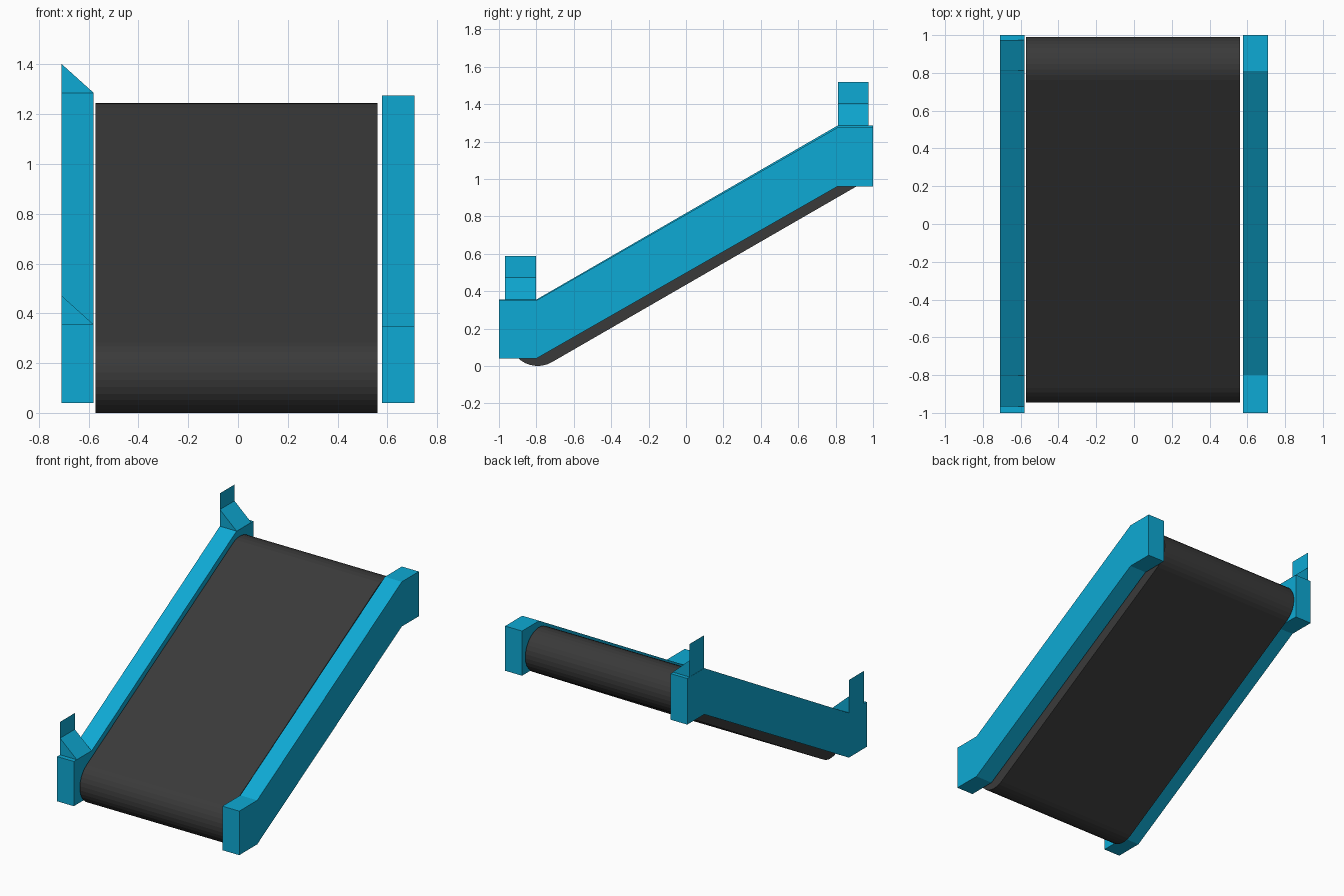
import bpy, math

if "Cube" in bpy.data.objects:
    bpy.data.objects.remove(bpy.data.objects["Cube"])


def material(name, color):
    m = bpy.data.materials.new(name)
    m.diffuse_color = (*color, 1)
    m.use_nodes = True
    m.node_tree.nodes["Principled BSDF"].inputs["Base Color"].default_value = m.diffuse_color
    return m


BLUE = material("bright blue", (0.0043, 0.40, 0.66))
BLACK = material("belt charcoal", (0.042, 0.042, 0.042))


def make_object(name, verts, faces, mat):
    me = bpy.data.meshes.new(name)
    me.from_pydata(verts, [], faces)
    me.materials.append(mat)
    ob = bpy.data.objects.new(name, me)
    bpy.context.collection.objects.link(ob)
    return ob


def extrude_profile(name, profile, x0, x1, mat):
    """Prism along x from a counter-clockwise (y, z) profile."""
    n = len(profile)
    verts = [(x, y, z) for x in (x0, x1) for y, z in profile]
    faces = [tuple(reversed(range(n))), tuple(range(n, 2 * n))]
    faces += [(i, (i + 1) % n, n + (i + 1) % n, n + i) for i in range(n)]
    return make_object(name, verts, faces, mat)


# Side rails: sloped beams with level ends
def rail(name, x0, x1, low_top, high_top):
    profile = [(-1, 0.04), (-0.8, 0.04), (0.81, 0.96), (1, 0.96),
               (1, high_top), (0.81, high_top), (-0.8, low_top), (-1, low_top)]
    extrude_profile(name, profile, x0, x1, BLUE)


rail("left_rail", -0.71, -0.58, 0.355, 1.285)
rail("right_rail", 0.578, 0.71, 0.35, 1.275)

# Conveyor belt: inclined loop with rounded ends
R, SEG = 0.152, 16
TILT = math.radians(30)
profile = []
for cy, cz, start in ((0.838, 1.093, TILT - math.pi / 2),
                      (-0.793, 0.152, TILT + math.pi / 2)):
    for i in range(SEG + 1):
        a = start + math.pi * i / SEG
        profile.append((cy + R * math.cos(a), cz + R * math.sin(a)))
extrude_profile("belt", profile, -0.572, 0.56, BLACK)


# Brackets on the left rail: wedge with a thin upright sheet above its outer edge
def bracket(name, y0, y1, z):
    xi, xo = -0.58, -0.71
    verts = []
    for y in (y0, y1):
        verts += [(xi, y, z), (xo, y, z), (xo, y, z + 0.117), (xo, y, z + 0.232)]
    faces = [(0, 2, 1), (4, 5, 6), (0, 4, 6, 2),
             (1, 2, 6, 5), (0, 1, 5, 4), (2, 3, 7, 6)]
    make_object(name, verts, faces, BLUE)


bracket("front_bracket", -0.967, -0.803, 0.355)
bracket("rear_bracket", 0.813, 0.975, 1.286)
